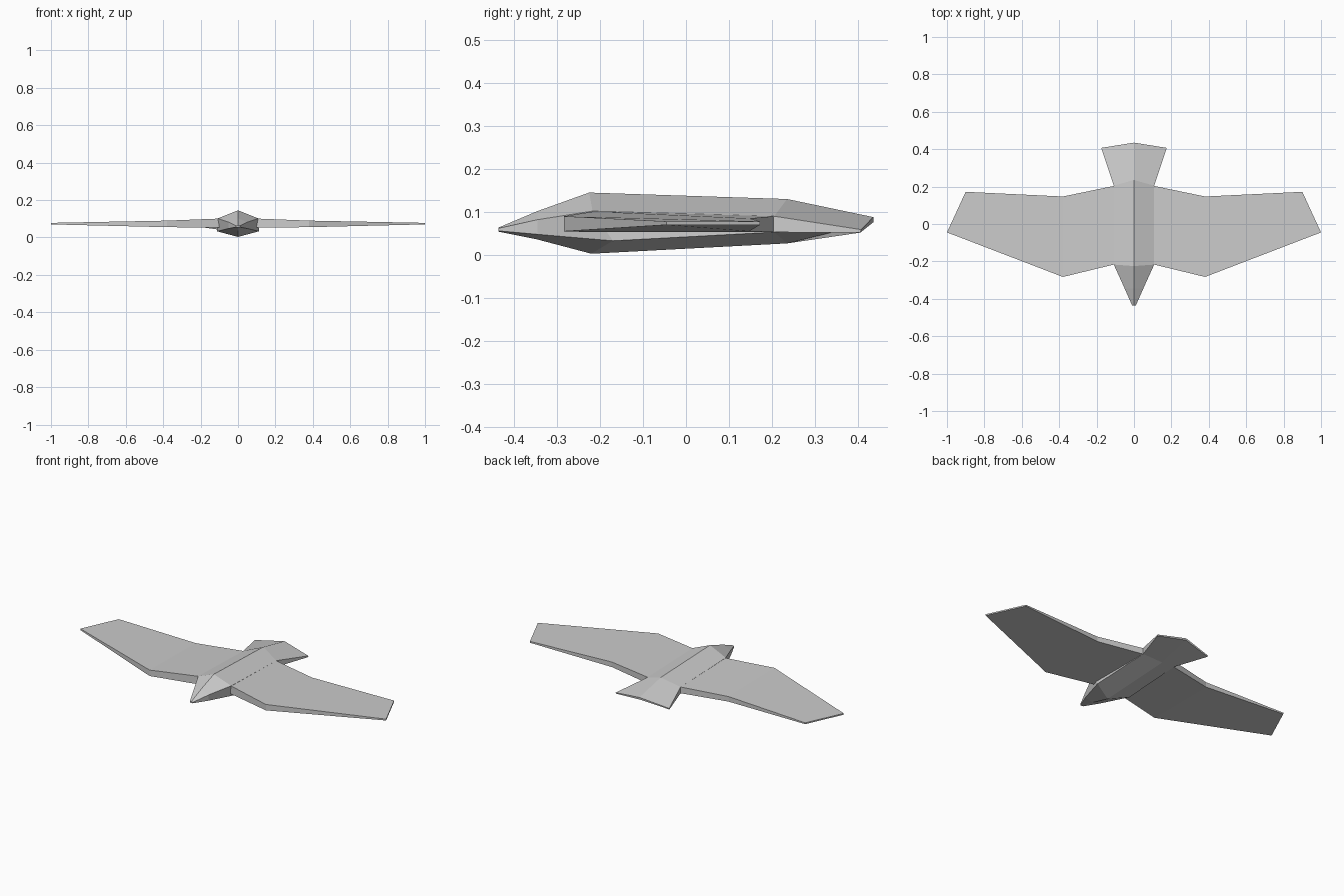
import bpy, bmesh

cube = bpy.data.objects.get("Cube")
if cube:
    bpy.data.objects.remove(cube)

# One plain grey for the whole bird
GREY = (0.6, 0.6, 0.6, 1.0)
grey = bpy.data.materials.new("light_grey")
grey.use_nodes = True
grey.diffuse_color = GREY
grey.node_tree.nodes["Principled BSDF"].inputs["Base Color"].default_value = GREY


def loft(name, rings):
    """Join equal-length closed rings with flat faces and cap both ends."""
    bm = bmesh.new()
    loops = [[bm.verts.new(p) for p in ring] for ring in rings]
    n = len(rings[0])
    for a, b in zip(loops, loops[1:]):
        for i in range(n):
            j = (i + 1) % n
            bm.faces.new((a[i], a[j], b[j], b[i]))
    bm.faces.new(loops[0])
    bm.faces.new(loops[-1])
    bmesh.ops.recalc_face_normals(bm, faces=bm.faces)
    mesh = bpy.data.meshes.new(name)
    bm.to_mesh(mesh)
    bm.free()
    mesh.materials.append(grey)
    obj = bpy.data.objects.new(name, mesh)
    bpy.context.collection.objects.link(obj)
    return obj


def full_ring(half):
    """Mirror a ridge / shoulder / flank / keel half section into a ring."""
    _, shoulder, flank, _ = half
    return half + [(-x, y, z) for x, y, z in (flank, shoulder)]


# Body from beak to fanned tail: ridge, shoulder, flank, keel
sections = [
    [(0, -0.435, 0.064), (0.01, -0.435, 0.062), (0.01, -0.435, 0.056), (0, -0.435, 0.054)],
    [(0, -0.345, 0.102), (0.05, -0.345, 0.082), (0.05, -0.345, 0.048), (0, -0.345, 0.036)],
    [(0, -0.225, 0.145), (0.108, -0.217, 0.102), (0.112, -0.17, 0.033), (0, -0.22, 0.003)],
    [(0, 0.235, 0.130), (0.108, 0.205, 0.090), (0.108, 0.205, 0.053), (0, 0.235, 0.027)],
    [(0, 0.435, 0.088), (0.175, 0.407, 0.059), (0.175, 0.405, 0.052), (0, 0.435, 0.076)],
]
loft("body", [full_ring(s) for s in sections])

# Wing stations: x and y of front edge, x and y of back edge,
# top z at front and back, bottom z
stations = [
    (0.10, -0.215, 0.10, 0.205, 0.101, 0.090, 0.053),
    (0.38, -0.283, 0.38, 0.147, 0.090, 0.085, 0.055),
    (1.00, -0.045, 0.90, 0.172, 0.078, 0.078, 0.070),
]
wings = loft("wings", [
    [(xf, yf, zf), (xb, yb, zb), (xb, yb, low), (xf, yf, low)]
    for xf, yf, xb, yb, zf, zb, low in stations])
wings.modifiers.new("mirror", 'MIRROR').use_axis[0] = True
